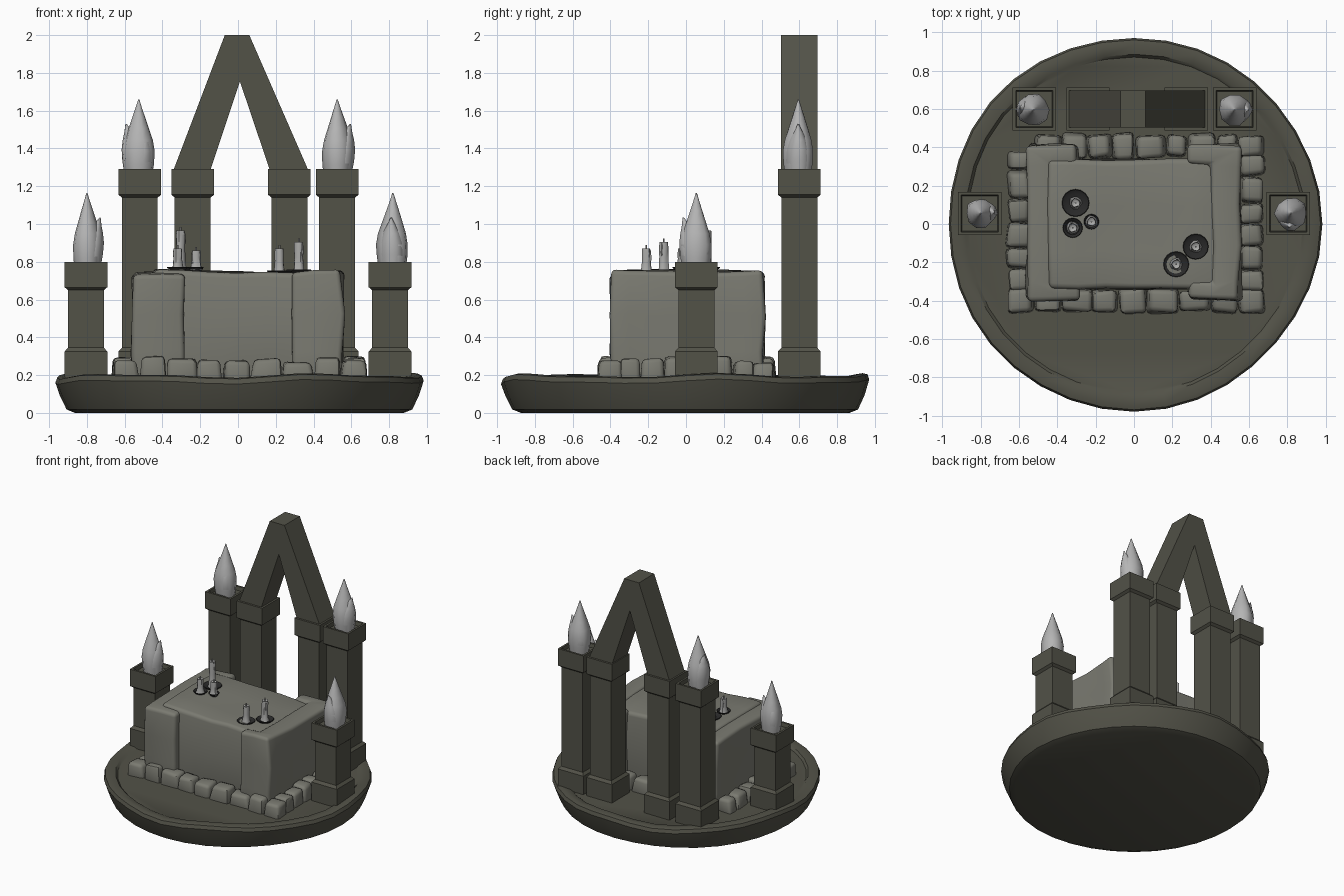
import bpy, bmesh, math, random
from mathutils import Vector, Matrix, noise

if "Cube" in bpy.data.objects:
    bpy.data.objects.remove(bpy.data.objects["Cube"])

random.seed(4)


def material(name, rgb):
    m = bpy.data.materials.new(name)
    m.diffuse_color = (*rgb, 1)
    m.use_nodes = True
    m.node_tree.nodes["Principled BSDF"].inputs["Base Color"].default_value = m.diffuse_color
    return m


DARK = material("dark stone", (0.085, 0.084, 0.064))
PALE = material("altar stone", (0.195, 0.195, 0.165))
FLAME = material("pale flame", (0.46, 0.46, 0.46))
WAX = material("candle wax", (0.40, 0.40, 0.39))
IRON = material("black iron", (0.022, 0.022, 0.022))


def finish(name, bm, mat, smooth=None):
    bmesh.ops.recalc_face_normals(bm, faces=bm.faces)
    me = bpy.data.meshes.new(name)
    bm.to_mesh(me)
    bm.free()
    me.materials.append(mat)
    ob = bpy.data.objects.new(name, me)
    bpy.context.collection.objects.link(ob)
    if smooth:
        bpy.ops.object.select_all(action='DESELECT')
        ob.select_set(True)
        bpy.context.view_layer.objects.active = ob
        bpy.ops.object.shade_smooth_by_angle(angle=math.radians(smooth))
    return ob


def loft(bm, rings):
    """Skin a list of equal-length point loops and cap both ends."""
    loops = [[bm.verts.new(p) for p in r] for r in rings]
    n = len(loops[0])
    for a, b in zip(loops, loops[1:]):
        for i in range(n):
            j = (i + 1) % n
            bm.faces.new((a[i], a[j], b[j], b[i]))
    bm.faces.new(loops[0][::-1])
    bm.faces.new(loops[-1])


def circle(x, y, z, r, n, wob=0.0, seed=0.0):
    pts = []
    for i in range(n):
        a = 2 * math.pi * i / n
        k = r * (1 + wob * math.sin(3 * a + seed) + 0.6 * wob * math.sin(5 * a + 2 * seed))
        pts.append((x + k * math.cos(a), y + k * math.sin(a), z))
    return pts


def square(x, y, z, h):
    return [(x - h, y - h, z), (x + h, y - h, z), (x + h, y + h, z), (x - h, y + h, z)]


def prism(bm, pts, z0, z1):
    loft(bm, [[(x, y, z0) for x, y in pts], [(x, y, z1) for x, y in pts]])


def bevel_sharp(bm, width, seg):
    bmesh.ops.recalc_face_normals(bm, faces=bm.faces)
    es = [e for e in bm.edges if len(e.link_faces) == 2 and e.calc_face_angle(0) > 0.6]
    bmesh.ops.bevel(bm, geom=es, offset=width, segments=seg, profile=0.5, affect='EDGES')


def weather(bm, amount, scale):
    for v in bm.verts:
        v.co += noise.noise_vector(v.co * scale) * amount


def cut(bm, co, no):
    bmesh.ops.bisect_plane(bm, geom=bm.verts[:] + bm.edges[:] + bm.faces[:],
                           plane_co=co, plane_no=no)


# Round base with a wavy raised rim
bm = bmesh.new()
profile = [(0.87, 0.0, 0), (0.915, 0.018, 0), (0.95, 0.09, 0.3), (0.975, 0.165, 1),
           (0.965, 0.192, 1), (0.94, 0.198, 1), (0.89, 0.192, 0.8), (0.875, 0.178, 0.2)]
rings = []
for r, z, wave in profile:
    ring = []
    for i, (x, y, _) in enumerate(circle(0, 0, 0, r, 36, 0.006, 1.0)):
        a = 2 * math.pi * i / 36
        dz = 0.009 * math.sin(5 * a + 0.6) + 0.005 * math.sin(9 * a)
        ring.append((x, y, z + wave * dz))
    rings.append(ring)
loft(bm, rings)
finish("base_disc", bm, DARK, 35)


# Square pillars with collar at the foot and a recessed cap
def pillar(name, x, y, top):
    prof = [(0.17, 0.113), (0.325, 0.113), (0.345, 0.095), (top - 0.15, 0.095),
            (top - 0.135, 0.113), (top, 0.113), (top, 0.097), (top - 0.03, 0.092)]
    bm = bmesh.new()
    loft(bm, [square(x, y, z, h) for z, h in prof])
    finish(name, bm, DARK)


pillar("front_pillar_left", -0.805, 0.055, 0.80)
pillar("front_pillar_right", 0.805, 0.055, 0.80)
pillar("back_pillar_left", -0.52, 0.60, 1.29)
pillar("back_pillar_right", 0.525, 0.60, 1.29)
pillar("arch_pillar_left", -0.24, 0.60, 1.29)
pillar("arch_pillar_right", 0.272, 0.60, 1.29)

# Pointed arch: one flat outline extruded in depth
outline = [(-0.34, 1.25), (-0.145, 1.25), (-0.145, 1.29), (0.01, 1.755), (0.167, 1.29),
           (0.167, 1.25), (0.37, 1.25), (0.37, 1.29), (0.06, 2.0), (-0.07, 2.0), (-0.34, 1.29)]
bm = bmesh.new()
loft(bm, [[(x, y, z) for x, z in outline] for y in (0.503, 0.697)])
finish("pointed_arch", bm, DARK)

# Altar core
bm = bmesh.new()
prism(bm, [(-0.45, -0.34), (0.45, -0.34), (0.45, 0.335), (-0.45, 0.335)], 0.17, 0.748)
bevel_sharp(bm, 0.03, 3)
for x in (-0.3, -0.15, 0.0, 0.15, 0.3):
    cut(bm, (x, 0, 0), (1, 0, 0))
for y in (-0.15, 0.1):
    cut(bm, (0, y, 0), (0, 1, 0))
cut(bm, (0, 0, 0.45), (0, 0, 1))
weather(bm, 0.018, 3.5)
for v in bm.verts:
    if v.co.z > 0.6:
        v.co.z -= 0.025 * v.co.x
finish("altar_core", bm, PALE, 50)

# Altar ends: C-shaped blocks that wrap the core
for side, name in ((-1, "altar_end_left"), (1, "altar_end_right")):
    bm = bmesh.new()
    pts = [(0.555, -0.395), (0.29, -0.395), (0.29, -0.30), (0.41, -0.30),
           (0.41, 0.31), (0.29, 0.31), (0.29, 0.415), (0.555, 0.415)]
    prism(bm, [(side * x, y) for x, y in pts], 0.17, 0.742 if side < 0 else 0.75)
    bevel_sharp(bm, 0.025, 3)
    for y in (-0.3, -0.12, 0.1, 0.31):
        cut(bm, (0, y, 0), (0, 1, 0))
    cut(bm, (side * 0.41, 0, 0), (1, 0, 0))
    for z in (0.32, 0.52):
        cut(bm, (0, 0, z), (0, 0, 1))
    weather(bm, 0.02, 4)
    finish(name, bm, PALE, 50)

# Kerb of rough stones around the altar foot
bm = bmesh.new()


def stone(x, y, sx, sy):
    s = bmesh.new()
    bmesh.ops.create_cube(s, size=1)
    h = random.uniform(0.11, 0.145)
    for v in s.verts:
        k = 0.86 if v.co.z > 0 else 1
        v.co = Vector((v.co.x * sx * k, v.co.y * sy * k, v.co.z * h))
        v.co += Vector([random.uniform(-0.009, 0.009) for _ in range(3)])
    bmesh.ops.bevel(s, geom=s.edges[:], offset=0.022, segments=2, profile=0.5, affect='EDGES')
    rot = Matrix.Rotation(random.uniform(-0.07, 0.07), 4, 'Z')
    bmesh.ops.transform(s, matrix=Matrix.Translation((x, y, 0.155 + h / 2)) @ rot, verts=s.verts)
    me = bpy.data.meshes.new("tmp")
    s.to_mesh(me)
    s.free()
    bm.from_mesh(me)
    bpy.data.meshes.remove(me)


def row(start, end, count, place):
    step = (end - start) / count
    cuts = [start + i * step + (random.uniform(-0.022, 0.022) if 0 < i < count else 0)
            for i in range(count + 1)]
    for a, b in zip(cuts, cuts[1:]):
        place((a + b) / 2, b - a)


row(-0.66, 0.68, 9, lambda c, w: stone(c, -0.40, w, random.uniform(0.11, 0.14)))
row(-0.52, 0.68, 9, lambda c, w: stone(c, 0.405, w, random.uniform(0.11, 0.14)))
row(-0.35, 0.38, 6, lambda c, w: stone(-0.60, c, random.uniform(0.11, 0.14), w))
row(-0.35, 0.36, 6, lambda c, w: stone(0.615, c, random.uniform(0.11, 0.14), w))
finish("kerb_stones", bm, PALE, 45)


# Flames: a main tongue, a side tongue and a small third one
def flame(name, x, y, z, ang, size=1.0):
    bm = bmesh.new()

    def tongue(dist, turn, prof, lean):
        a = ang + turn
        ux, uy = math.cos(a), math.sin(a)
        top = prof[-1][0]
        rings = []
        for h, r in prof:
            d = dist + lean * (h / top) ** 2
            rings.append(circle(x + ux * d, y + uy * d, z + h, r * size, 10, 0.05, ang + h * 5))
        loft(bm, rings)

    tongue(0, 0, [(-0.03, 0.07), (0.03, 0.08), (0.10, 0.084), (0.16, 0.074), (0.22, 0.054),
                  (0.28, 0.034), (0.33, 0.017), (0.375, 0.003)], 0.0)
    tongue(0.02, 0, [(-0.03, 0.055), (0.05, 0.066), (0.11, 0.062), (0.16, 0.045),
                     (0.20, 0.025), (0.245, 0.003)], 0.05)
    tongue(0.015, 2.3, [(-0.03, 0.05), (0.05, 0.064), (0.10, 0.06), (0.15, 0.04), (0.20, 0.003)], 0.035)
    finish(name, bm, FLAME, 60)


flame("flame_front_left", -0.80, 0.055, 0.79, 0.1, 0.92)
flame("flame_front_right", 0.82, 0.055, 0.79, -1.7)
flame("flame_back_left", -0.525, 0.595, 1.285, 2.9)
flame("flame_back_right", 0.525, 0.595, 1.285, 0.0)

# Candles in iron dishes: x, y, dish radius, dish height, candle top
for i, (x, y, r, z, top) in enumerate([
        (-0.305, 0.11, 0.072, 0.757, 0.965), (-0.32, -0.02, 0.052, 0.757, 0.87),
        (-0.222, 0.012, 0.04, 0.757, 0.86), (0.322, -0.118, 0.067, 0.742, 0.905),
        (0.22, -0.21, 0.067, 0.738, 0.87)]):
    bm = bmesh.new()
    loft(bm, [circle(x, y, z + dz, r * k, 16) for dz, k in
              ((-0.02, 0.6), (-0.004, 0.7), (0.012, 1.0), (0.016, 0.96), (0.004, 0.7))])
    finish("candle_dish_%d" % (i + 1), bm, IRON, 40)
    bm = bmesh.new()
    loft(bm, [circle(x, y, h, k, 10, 0.08, i + h * 9) for h, k in
              ((z, 0.034), (z + 0.022, 0.027), ((z + top) / 2, 0.023), (top - 0.025, 0.024),
               (top, 0.022), (top - 0.008, 0.013))])
    # wick and a run of wax
    loft(bm, [circle(x, y, h, 0.005, 6) for h in (top - 0.012, top + 0.018)])
    a = i * 1.9
    dx, dy = 0.02 * math.cos(a), 0.02 * math.sin(a)
    loft(bm, [circle(x + dx, y + dy, top - d, k, 6) for d, k in
              ((0.075, 0.004), (0.06, 0.009), (0.02, 0.007), (0.005, 0.003))])
    finish("candle_%d" % (i + 1), bm, WAX, 50)
